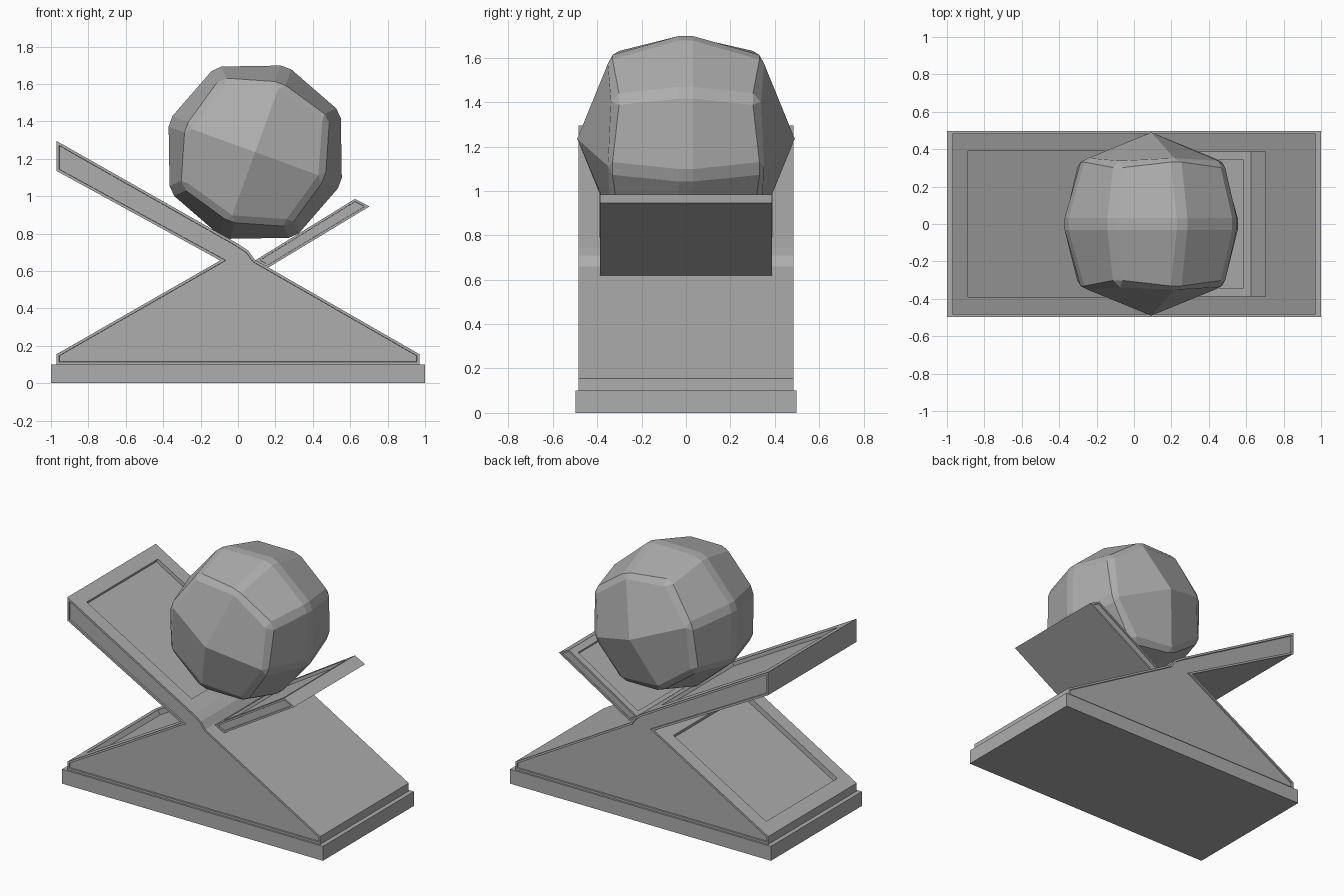
import bpy
import bmesh
from math import radians
from mathutils import Matrix, Vector

cube = bpy.data.objects.get("Cube")
if cube:
    bpy.data.objects.remove(cube)

# Single plain grey finish
grey = bpy.data.materials.new("plain_grey")
grey.use_nodes = True
colour = (0.42, 0.42, 0.42, 1.0)
grey.diffuse_color = colour
for node in grey.node_tree.nodes:
    if node.type == 'BSDF_PRINCIPLED':
        node.inputs["Base Color"].default_value = colour


def finish(bm, name):
    mesh = bpy.data.meshes.new(name)
    bm.to_mesh(mesh)
    bm.free()
    mesh.materials.append(grey)
    obj = bpy.data.objects.new(name, mesh)
    bpy.context.collection.objects.link(obj)
    return obj


def recess(bm, face, width, depth):
    """Leave a flat rim of the given width, then sink the panel with steep walls."""
    for thickness, sink in ((width, 0), (0.001, -depth)):
        bmesh.ops.inset_individual(bm, faces=[face], thickness=thickness,
                                   depth=sink, use_even_offset=True)
        bm.normal_update()


def prism(name, profile, half, side=None, panels=None):
    """Extrude an x-z profile along y; sink the two sides and chosen edge faces."""
    bm = bmesh.new()
    front = [bm.verts.new((x, -half, z)) for x, z in profile]
    back = [bm.verts.new((x, half, z)) for x, z in profile]
    caps = [bm.faces.new(front), bm.faces.new(back[::-1])]
    count = len(profile)
    edge_faces = []
    for i in range(count):
        j = (i + 1) % count
        edge_faces.append(bm.faces.new((front[j], front[i], back[i], back[j])))
    bm.normal_update()
    for cap in caps:
        if side:
            recess(bm, cap, *side)
    for index, size in (panels or {}).items():
        recess(bm, edge_faces[index], *size)
    return finish(bm, name)


# Flat base plate
prism("base_plate", [(-1, 0), (1, 0), (1, 0.1), (-1, 0.1)], 0.498)

# Wedge body with the long raised arm, sunken sides, arm top and left slope
body = [(-0.97, 0.1), (0.97, 0.1), (0.97, 0.155), (0.09, 0.66), (0.055, 0.708),
        (0.0, 0.745), (-0.97, 1.295), (-0.97, 1.135), (-0.095, 0.656), (-0.97, 0.155)]
prism("wedge_body", body, 0.485, side=(0.014, 0.01),
      panels={5: (0.095, 0.025), 8: (0.095, 0.035)})

# Short arm leaning the other way
arm = [(0.09, 0.655), (0.165, 0.62), (0.703, 0.945), (0.625, 0.985)]
prism("short_arm", arm, 0.388, side=(0.012, 0.008), panels={3: (0.045, 0.02)})

# Faceted ball: a rounded cube of two by two panels per side
bm = bmesh.new()
bmesh.ops.create_cube(bm, size=2)
bmesh.ops.subdivide_edges(bm, edges=bm.edges[:], cuts=1, use_grid_fill=True)
for v in bm.verts:
    signs = Vector([round(c) for c in v.co])
    kind = sum(abs(c) for c in signs)
    if kind == 1:
        size = (0.503, 0.49, 0.503)
    elif kind == 3:
        size = (0.305, 0.33, 0.305)
    elif signs.y:
        size = (0.39, 0.365, 0.39)
    else:
        size = (0.362, 0, 0.362)
    v.co = [s * d for s, d in zip(signs, size)]

# Chamfer every seam except the crosses on the front and back panels
seams = [e for e in bm.edges if all(abs(v.co.y) < 0.48 for v in e.verts)]
bmesh.ops.bevel(bm, geom=seams, offset=0.032, offset_type='OFFSET', segments=1,
                profile=0.5, affect='EDGES', clamp_overlap=True)
bmesh.ops.recalc_face_normals(bm, faces=bm.faces[:])
bm.transform(Matrix.Translation((0.092, 0, 1.235)) @ Matrix.Rotation(radians(20), 4, 'Y'))
finish(bm, "faceted_ball")
